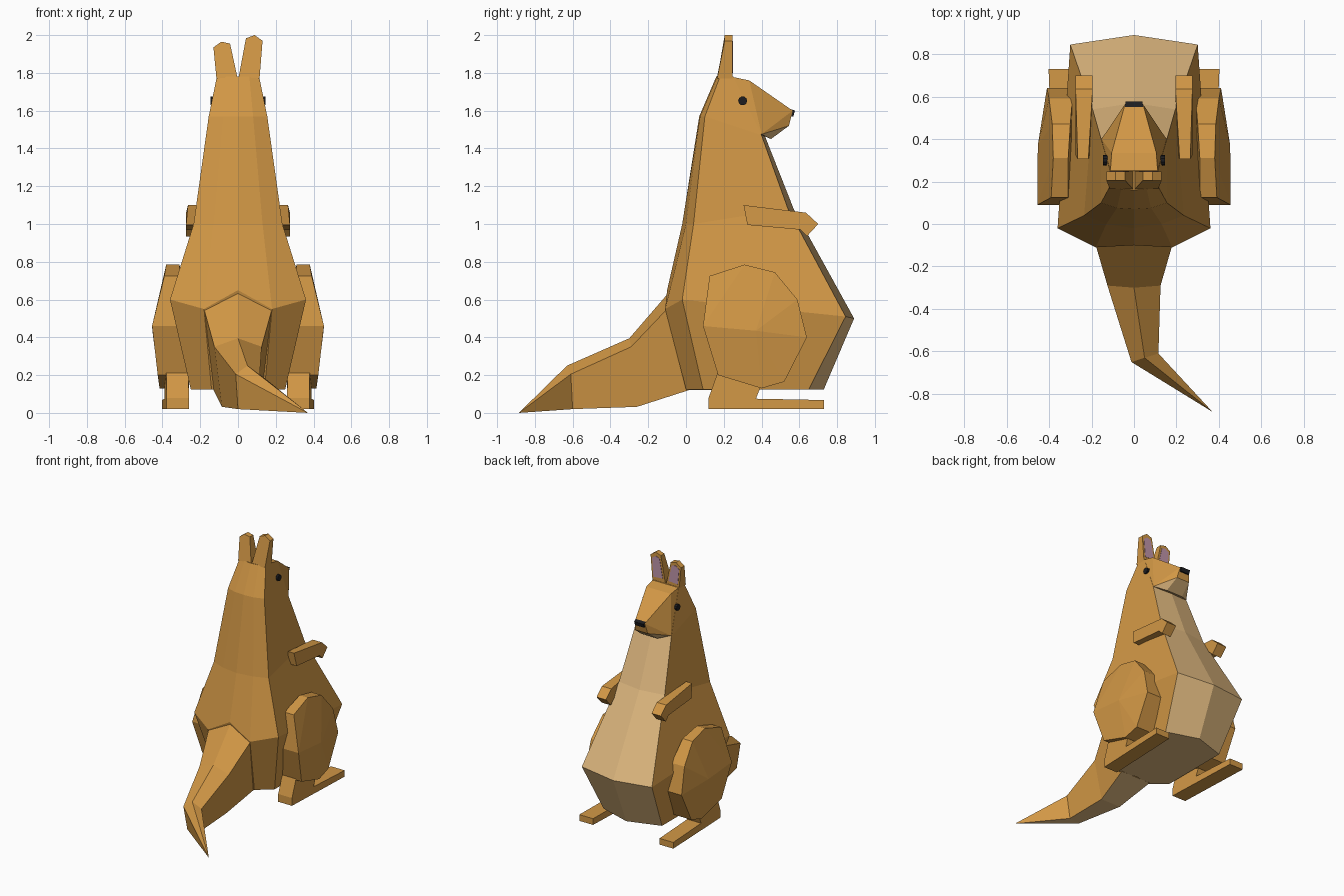
import bpy, bmesh, math
from mathutils import Vector

if "Cube" in bpy.data.objects:
    bpy.data.objects.remove(bpy.data.objects["Cube"])


def material(name, rgb):
    m = bpy.data.materials.new(name)
    m.diffuse_color = (*rgb, 1)
    m.use_nodes = True
    m.node_tree.nodes["Principled BSDF"].inputs["Base Color"].default_value = m.diffuse_color
    return m


FUR = material("fur", (0.64, 0.31, 0.06))
CREAM = material("cream", (0.77, 0.50, 0.22))
PINK = material("pink", (0.52, 0.30, 0.40))
BLACK = material("black", (0.012, 0.012, 0.014))


def finish(name, bm, *mats, cream=None):
    bmesh.ops.recalc_face_normals(bm, faces=bm.faces)
    bm.normal_update()
    if cream:
        for f in bm.faces:
            f.material_index = 1 if cream(f) else 0
    me = bpy.data.meshes.new(name)
    bm.to_mesh(me)
    bm.free()
    for m in mats:
        me.materials.append(m)
    ob = bpy.data.objects.new(name, me)
    bpy.context.collection.objects.link(ob)
    return ob


def loft(rings):
    """Skin between rings of equal count; a one-point ring closes to a tip."""
    bm = bmesh.new()
    vs = [[bm.verts.new(p) for p in r] for r in rings]
    n = len(vs[0])
    for a, b in zip(vs, vs[1:]):
        for i in range(n):
            j = (i + 1) % n
            if len(b) == 1:
                bm.faces.new((a[i], a[j], b[0]))
            else:
                bm.faces.new((a[i], a[j], b[j], b[i]))
    bm.faces.new(vs[0])
    if len(vs[-1]) > 1:
        bm.faces.new(vs[-1])
    return bm


def hull(points):
    bm = bmesh.new()
    for p in points:
        bm.verts.new(p)
    r = bmesh.ops.convex_hull(bm, input=bm.verts)
    junk = {e for e in r["geom_interior"] + r["geom_unused"] if isinstance(e, bmesh.types.BMVert)}
    bmesh.ops.delete(bm, geom=list(junk), context='VERTS')
    bmesh.ops.dissolve_limit(bm, angle_limit=0.03, verts=bm.verts, edges=bm.edges)
    return bm


def both_x(half):
    return [(s * x, y, z) for x, y, z in half for s in (-1, 1)]


def full_ring(half):
    """Half ring from back centre to front centre, mirrored in x."""
    return half + [(-x, y, z) for x, y, z in half[-2:0:-1]]


# Body with cream belly and underside
rings = [full_ring(h) for h in (
    [(0, 0.03, 0.12), (0.14, 0.0, 0.125), (0.25, 0.09, 0.125), (0.25, 0.65, 0.125), (0, 0.73, 0.125)],
    [(0, -0.10, 0.65), (0.18, -0.11, 0.55), (0.36, -0.02, 0.60), (0.30, 0.845, 0.51), (0, 0.89, 0.50)],
    [(0, -0.02, 1.0), (0.13, 0.0, 1.0), (0.235, 0.04, 1.0), (0.195, 0.54, 1.08), (0, 0.57, 1.08)],
    [(0, 0.07, 1.57), (0.08, 0.075, 1.57), (0.155, 0.10, 1.57), (0.155, 0.40, 1.47), (0, 0.42, 1.46)],
    [(0, 0.16, 1.78), (0.06, 0.165, 1.78), (0.112, 0.18, 1.78), (0.112, 0.25, 1.78), (0, 0.25, 1.78)],
)]


def belly(f):
    c = f.calc_center_median()
    return f.normal.z < -0.8 or (f.normal.y > 0.4 and abs(f.normal.x) < 0.5 and c.z < 1.5)


finish("body", loft(rings), FUR, CREAM, cream=belly)

# Muzzle and front of head
finish("muzzle", hull(both_x([
    (0.112, 0.24, 1.78), (0.105, 0.335, 1.76), (0.15, 0.33, 1.50), (0.153, 0.40, 1.475),
    (0.09, 0.42, 1.67), (0.042, 0.565, 1.60), (0.055, 0.545, 1.52), (0.07, 0.45, 1.45)])),
    FUR, CREAM, cream=lambda f: f.normal.z < -0.6)

# Nose
finish("nose", hull(both_x([
    (0.043, 0.55, 1.61), (0.04, 0.577, 1.60), (0.038, 0.568, 1.57), (0.038, 0.55, 1.57)])), BLACK)

# Tail, bending sideways to its tip
tail = loft([
    [(0, -0.08, 0.65), (0.18, -0.10, 0.55), (0.13, 0.02, 0.122), (-0.13, 0.02, 0.122), (-0.18, -0.10, 0.55)],
    [(0, -0.30, 0.395), (0.125, -0.29, 0.35), (0.085, -0.26, 0.032), (-0.085, -0.26, 0.032), (-0.125, -0.29, 0.35)],
    [(0.05, -0.63, 0.25), (0.115, -0.61, 0.205), (0.095, -0.60, 0.02), (0.0, -0.62, 0.02), (-0.012, -0.65, 0.205)],
    [(0.37, -0.885, 0.0)]])
finish("tail", tail, FUR, CREAM, cream=lambda f: f.normal.z < -0.8)

for side, s in (("left", -1), ("right", 1)):
    # Ear with pink inner panel; one ear stands slightly taller
    h = 0.035 if s > 0 else 0
    edge = [(0.004, 1.78), (0.114, 1.77), (0.13, 1.935 + h), (0.088, 1.965 + h), (0.042, 1.955 + h * .8)]
    bm = loft([[(s * x, (0.165 if z < 1.8 else 0.205), z) for x, z in edge],
               [(s * x, 0.247, z) for x, z in edge]])
    finish("ear_" + side, bm, FUR)
    c = Vector((0.078, 1.875 + h / 2))
    inner = [c + (Vector(p) - c) * 0.72 for p in edge]
    bm = loft([[(s * p.x, y, p.y) for p in inner] for y in (0.235, 0.25)])
    finish("inner_ear_" + side, bm, PINK)

    # Eye
    eye = [[(s * x, 0.30 + 0.024 * math.cos(i * math.pi / 5), 1.652 + 0.024 * math.sin(i * math.pi / 5))
            for i in range(10)] for x in (0.10, 0.146)]
    finish("eye_" + side, loft(eye), BLACK)

    # Arm and drooping paw
    arm = [(0.305, 1.10), (0.635, 1.06), (0.70, 1.0), (0.64, 0.935), (0.605, 0.97), (0.325, 0.995)]
    outer = [0.265, 0.275, 0.275, 0.275, 0.275, 0.275]
    inner_x = [0.215, 0.195, 0.195, 0.195, 0.195, 0.205]
    bm = loft([[(s * x, y, z) for x, (y, z) in zip(xs, arm)] for xs in (inner_x, outer)])
    finish("arm_" + side, bm, FUR)

    # Thigh, ridged across its widest level: (y, z, outer x, inner x)
    thigh = [(0.125, 0.725, 0.39, 0.31), (0.31, 0.785, 0.38, 0.31), (0.47, 0.745, 0.385, 0.30),
             (0.59, 0.60, 0.40, 0.29), (0.64, 0.40, 0.41, 0.28), (0.52, 0.165, 0.41, 0.26),
             (0.40, 0.13, 0.415, 0.26), (0.17, 0.20, 0.425, 0.26), (0.09, 0.46, 0.455, 0.28)]
    pts = [(s * x, y, z) for y, z, a, b in thigh for x in (a, b)] + [(s * 0.453, 0.37, 0.435)]
    finish("thigh_" + side, hull(pts), FUR)

    # Heel and long foot in one outline, splayed slightly outward
    foot = [(0.17, 0.22), (0.12, 0.08), (0.12, 0.02), (0.73, 0.02), (0.73, 0.068), (0.37, 0.075), (0.42, 0.20)]
    bm = loft([[(s * (x + 0.04 * (y - 0.12)), y, z) for y, z in foot] for x in (0.26, 0.378)])
    finish("foot_" + side, bm, FUR)
